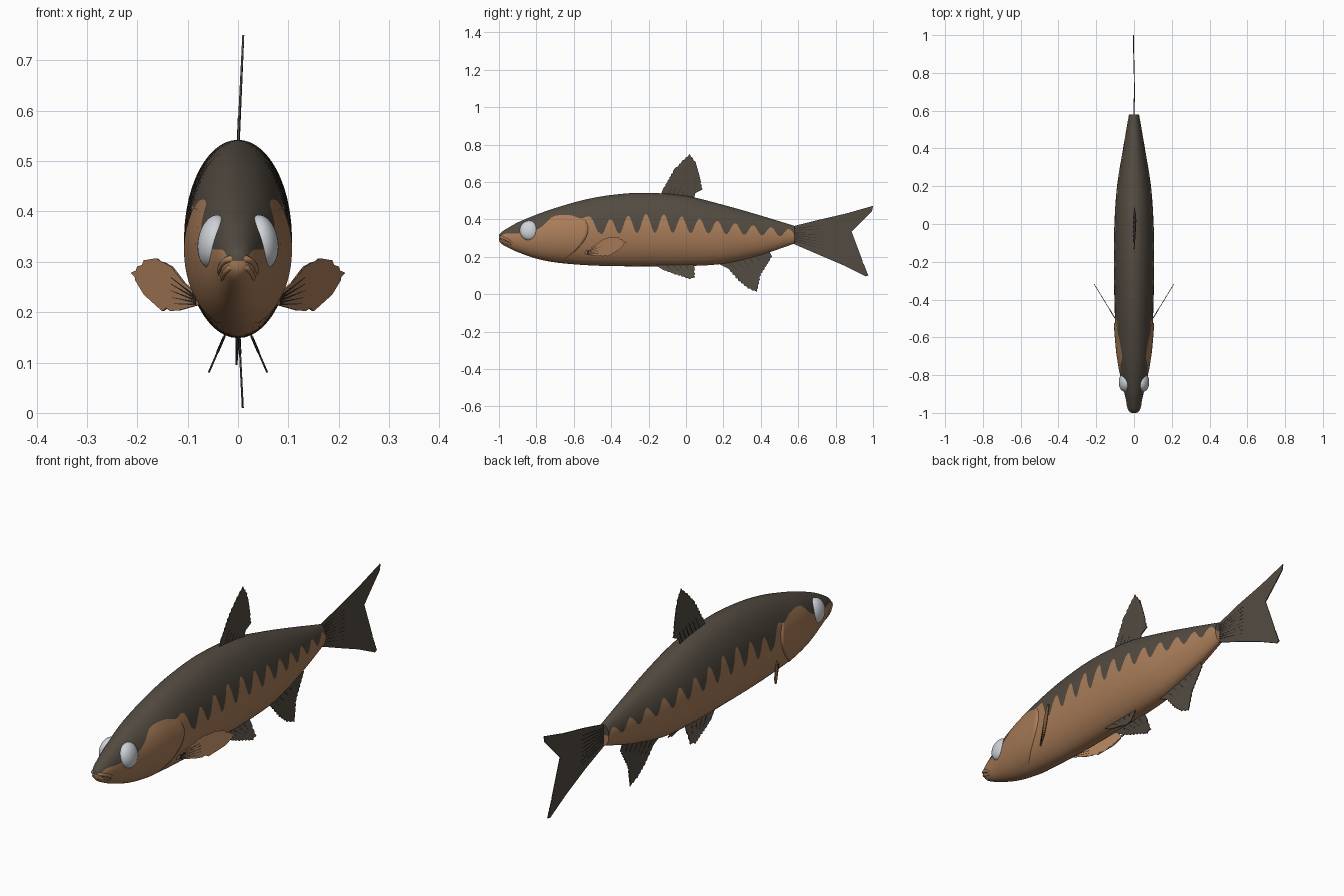
import bpy, bmesh, math
from mathutils import Vector

if "Cube" in bpy.data.objects:
    bpy.data.objects.remove(bpy.data.objects["Cube"])


def material(name, rgb):
    m = bpy.data.materials.new(name)
    m.diffuse_color = (*rgb, 1)
    m.use_nodes = True
    m.node_tree.nodes["Principled BSDF"].inputs["Base Color"].default_value = m.diffuse_color
    return m


TAN = material("belly_tan", (0.40, 0.205, 0.10))
DARK = material("back_brown", (0.085, 0.070, 0.053))
EYE = material("eye_grey", (0.62, 0.65, 0.69))
RAY = material("ray_black", (0.025, 0.022, 0.02))


def interp(table, y):
    """Smooth interpolation of table rows keyed on their first value."""
    n = len(table)
    y = min(max(y, table[0][0]), table[-1][0])
    i = next(k for k in range(n - 1) if y <= table[k + 1][0])
    a, b = table[i], table[i + 1]
    p, q = table[max(i - 1, 0)], table[min(i + 2, n - 1)]
    d = b[0] - a[0]
    t = (y - a[0]) / d
    out = []
    for k in range(1, len(a)):
        m0 = (b[k] - p[k]) / (b[0] - p[0]) * d
        m1 = (q[k] - a[k]) / (q[0] - a[0]) * d
        out.append((2*t**3 - 3*t*t + 1) * a[k] + (t**3 - 2*t*t + t) * m0
                   + (3*t*t - 2*t**3) * b[k] + (t**3 - t*t) * m1)
    return out


# Body profile: y, bottom z, top z, half width
PROFILE = [(-1, .285, .318, .012), (-.985, .268, .333, .026), (-.95, .248, .355, .038),
           (-.9, .225, .383, .050), (-.8, .19, .425, .074), (-.7, .17, .460, .091),
           (-.55, .156, .503, .099), (-.4, .15, .53, .104), (-.22, .149, .542, .107),
           (0, .15, .525, .104), (.2, .163, .477, .090), (.4, .21, .42, .058), (.58, .27, .365, .027)]
# Height of the colour edge on the head, then crest and trough heights on the flank
HEAD_EDGE = [(-1, .302), (-.97, .322), (-.9, .325), (-.8, .345), (-.76, .37), (-.71, .415),
             (-.62, .422), (-.56, .405), (-.51, .412), (-.47, .33)]
FLANK_EDGE = [(-.47, .39, .318), (-.2, .43, .328), (.1, .40, .325), (.3, .375, .318), (.58, .345, .308)]


def colour_edge(y):
    if y < -.455:
        return interp(HEAD_EDGE, y)[0]
    crest, trough = interp(FLANK_EDGE, y)
    return trough + (crest - trough) * (.5 + .5 * math.cos(math.tau * (y + .405) / .0955))


def surf(y, t, off=0):
    """Point on the right side of the body; t runs from 0 (belly) to pi (back)."""
    lo, hi, w = interp(PROFILE, y)
    return Vector(((w + off) * math.sin(t), y, (lo + hi) / 2 - ((hi - lo) / 2 + off) * math.cos(t)))


def angle_at(y, z):
    lo, hi, w = interp(PROFILE, y)
    return math.acos(max(-.97, min(.97, ((lo + hi) / 2 - z) / ((hi - lo) / 2))))


def finish(bm, name, mats, smooth=True, mirror=False):
    bmesh.ops.recalc_face_normals(bm, faces=bm.faces)
    me = bpy.data.meshes.new(name)
    bm.to_mesh(me)
    bm.free()
    for m in mats:
        me.materials.append(m)
    ob = bpy.data.objects.new(name, me)
    bpy.context.collection.objects.link(ob)
    if smooth:
        for p in me.polygons:
            p.use_smooth = True
    if mirror:
        ob.modifiers.new("mirror", 'MIRROR')
    return ob


def grid(bm, rows, rule=lambda j: 0):
    vs = [[bm.verts.new(p) for p in r] for r in rows]
    for a, b in zip(vs, vs[1:]):
        for j in range(len(a) - 1):
            bm.faces.new((a[j], a[j + 1], b[j + 1], b[j])).material_index = rule(j)
    return vs


# Body: one mesh row follows the scalloped colour edge
LOW, HIGH, RINGS = 14, 12, 212
rows = []
for i in range(RINGS):
    y = -1 + 1.58 * i / (RINGS - 1)
    tb = angle_at(y, colour_edge(y))
    ts = [tb * j / LOW for j in range(LOW)] + [tb + (math.pi - tb) * j / HIGH for j in range(HIGH + 1)]
    r = [surf(y, t) for t in ts]
    r[0].x = r[-1].x = 0
    rows.append(r)
bm = bmesh.new()
vs = grid(bm, rows, lambda j: int(j >= LOW))
for ring in (vs[0], vs[-1]):
    centre = bm.verts.new((0, ring[0].co.y, ring[LOW].co.z))
    for j in range(LOW + HIGH):
        bm.faces.new((centre, ring[j], ring[j + 1])).material_index = int(j >= LOW)
body = finish(bm, "body", [TAN, DARK], mirror=True)
bpy.context.view_layer.objects.active = body
body.select_set(True)
bpy.ops.object.shade_smooth_by_angle(angle=math.radians(50))

# Gill covers: raised plates with a curved rear edge
bm = bmesh.new()
rows = []
for i in range(25):
    s = i / 24
    z = .18 + .225 * s
    rear = -.50 - .16 * (1 - s) ** 2 - .05 * s ** 4
    row = []
    for k in range(13):
        y = -.74 + (rear + .74) * k / 12
        row.append(surf(y, angle_at(y, z), -.001 + .009 * (k / 12) * math.sin(math.pi * (.08 + .84 * s))))
    row.append(surf(rear + .004, angle_at(rear, z), -.003))
    rows.append(row)
grid(bm, rows)
finish(bm, "gill_covers", [TAN], mirror=True)

# Eyes: flattened balls set into the head
bm = bmesh.new()
bmesh.ops.create_uvsphere(bm, u_segments=28, v_segments=18, radius=1)
for v in bm.verts:
    c = v.co
    v.co = (.048 + .032 * c.x - .006 * c.z, -.838 + .051 * c.y, .34 + .053 * c.z)
finish(bm, "eyes", [EYE], mirror=True)


# Lips: two tubes wrapped round the snout
def lip(name, path, radius):
    cu = bpy.data.curves.new(name, 'CURVE')
    cu.dimensions = '3D'
    cu.bevel_depth, cu.bevel_resolution, cu.use_fill_caps = radius, 3, True
    right = [surf(y, angle_at(y, z), -.003) for y, z in path]
    pts = [Vector((-p.x, p.y, p.z)) for p in reversed(right)] + right
    sp = cu.splines.new('POLY')
    sp.points.add(len(pts) - 1)
    for q, p in zip(sp.points, pts):
        q.co = (*p, 1)
        q.radius = .5 if p in (pts[0], pts[-1]) else 1
    sp.use_smooth = True
    cu.materials.append(TAN)
    bpy.context.collection.objects.link(bpy.data.objects.new(name, cu))


lip("upper_lip", [(-.993, .306), (-.985, .303), (-.97, .297), (-.95, .287), (-.925, .273)], .007)
lip("lower_lip", [(-.99, .287), (-.98, .281), (-.965, .276), (-.945, .268), (-.925, .262)], .006)


# Fins: thin plates with a ragged edge between two outline points, plus dark rays
def fin(name, outline, ragged, x_of, mat, rays, mirror=False):
    pts = []
    for i, p in enumerate(outline):
        a, b = Vector(p), Vector(outline[(i + 1) % len(outline)])
        pts.append(a)
        if ragged[0] <= i < ragged[1]:
            d = b - a
            n = max(1, round(d.length / .022))
            mid = sum((Vector(q) for q in outline), Vector((0, 0))) / len(outline)
            for k in range(1, 2 * n):
                q = a + d * k / (2 * n)
                pts.append(q + (mid - q).normalized() * (.006 if k % 2 else 0))
    bm = bmesh.new()

    def plate(poly, half, index):
        sides = [[bm.verts.new((x_of(*q) + s * half, *q)) for q in poly] for s in (-1, 1)]
        for side in sides:
            bm.faces.new(side).material_index = index
        for k in range(len(poly)):
            m = (k + 1) % len(poly)
            bm.faces.new((sides[0][k], sides[0][m], sides[1][m], sides[1][k])).material_index = index

    plate(pts, .002, 0)
    r0, r1, e0, e1, count = rays
    for k in range(count):
        f = (k + .5) / count
        a = Vector(r0).lerp(Vector(r1), f)
        b = Vector(e0).lerp(Vector(e1), f)
        side = Vector((a.y - b.y, b.x - a.x)).normalized() * .002
        plate([a - side, b, a + side], .0028, 1)
    bmesh.ops.triangulate(bm, faces=[f for f in bm.faces if len(f.verts) > 4])
    finish(bm, name, [mat, RAY], smooth=False, mirror=mirror)


fin("dorsal_fin", [(-.14, .515), (-.12, .57), (-.07, .66), (-.02, .715), (.02, .75), (.05, .71),
                   (.07, .64), (.09, .56), (.05, .54), (.04, .50)], (1, 7),
    lambda y, z: .05 * max(0, z - .54), DARK, ((-.11, .53), (.04, .52), (-.08, .59), (.06, .57), 6))
fin("anal_fin", [(.16, .17), (.22, .14), (.28, .07), (.33, .03), (.38, .01), (.40, .10),
                 (.43, .15), (.46, .20), (.44, .24), (.30, .20)], (1, 7),
    lambda y, z: .05 * max(0, .2 - z), DARK, ((.22, .16), (.43, .21), (.27, .11), (.44, .19), 6))
fin("tail_fin", [(.56, .36), (.70, .395), (.86, .432), (1, .472), (.995, .445), (.94, .39), (.885, .335),
                 (.86, .28), (.885, .24), (.945, .175), (.975, .10), (.96, .095), (.84, .155),
                 (.70, .215), (.56, .275)], (4, 10),
    lambda y, z: .003 * math.sin(12 * (y - .58)), DARK, ((.58, .355), (.58, .28), (.74, .38), (.74, .23), 8))
fin("pelvic_fins", [(-.17, .16), (-.12, .128), (-.06, .105), (.02, .08), (.05, .088), (.047, .13),
                    (.04, .17)], (1, 5),
    lambda y, z: .028 + .43 * (.15 - z), DARK, ((-.12, .15), (.02, .15), (-.07, .12), (.03, .12), 4), True)
fin("pectoral_fins", [(-.54, .232), (-.49, .258), (-.45, .29), (-.40, .307), (-.36, .303), (-.318, .278),
                      (-.36, .235), (-.42, .202), (-.47, .203), (-.54, .215)], (1, 8),
    lambda y, z: .10 + .61 * (y + .5), TAN, ((-.53, .232), (-.53, .214), (-.45, .275), (-.45, .21), 5), True)
